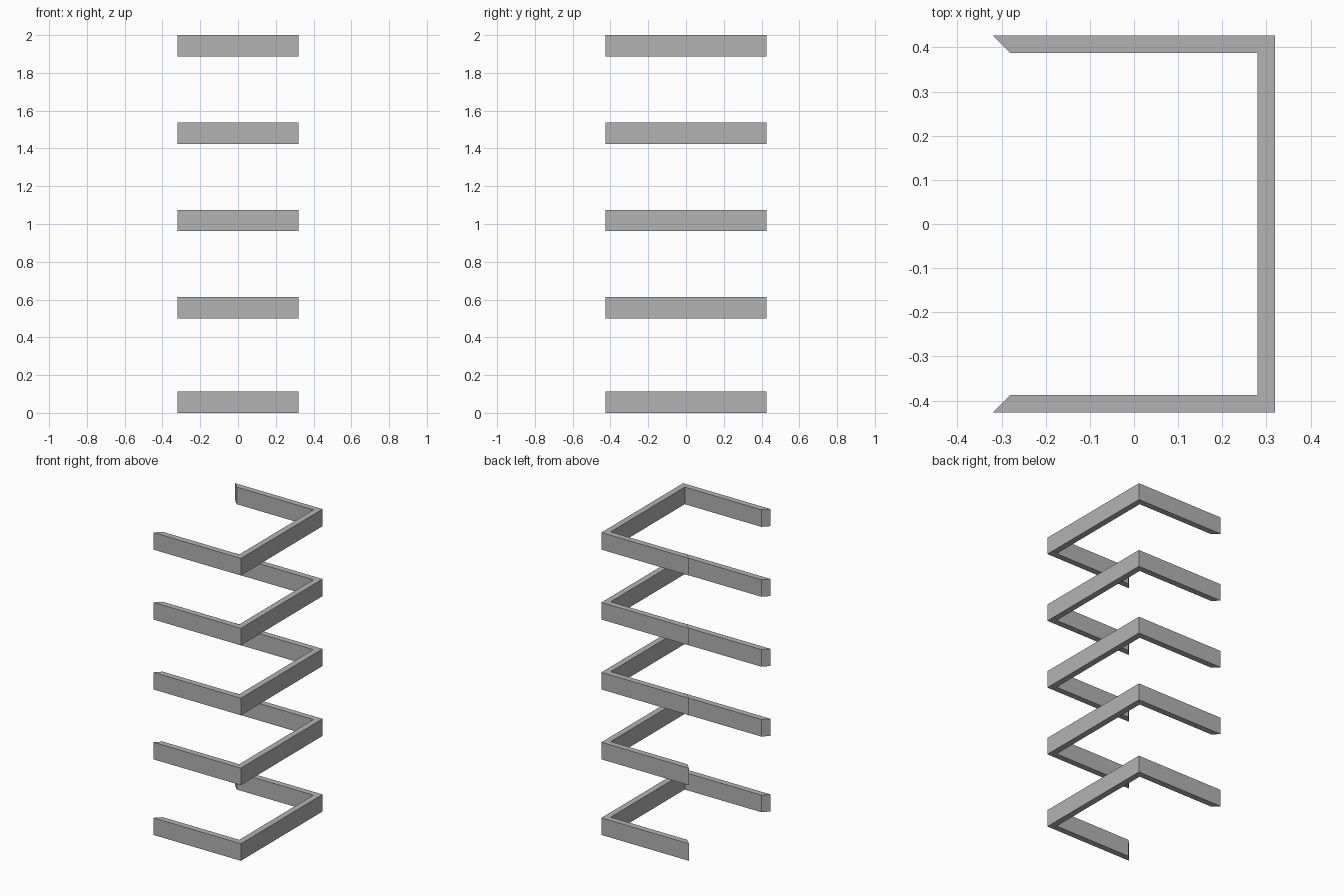
import bpy, bmesh

if "Cube" in bpy.data.objects:
    bpy.data.objects.remove(bpy.data.objects["Cube"])

grey = bpy.data.materials.new("plain grey")
grey.diffuse_color = (0.45, 0.45, 0.45, 1)
grey.use_nodes = True
grey.node_tree.nodes["Principled BSDF"].inputs["Base Color"].default_value = grey.diffuse_color

X, Y = 0.32, 0.427      # half width and half depth
T, H = 0.04, 0.113      # band thickness and height


def u_band(name, z):
    """Three-sided band, open towards -x, with mitred ends."""
    half = [(-X, -Y), (X, -Y), (X, Y), (-X, Y)]
    inner = [(-X + T, Y - T), (X - T, Y - T), (X - T, -Y + T), (-X + T, -Y + T)]
    bm = bmesh.new()
    outline = half + inner
    low = [bm.verts.new((x, y, z)) for x, y in outline]
    top = [bm.verts.new((x, y, z + H)) for x, y in outline]
    # side walls and mitred ends (index 7 wraps to 0)
    for i in range(8):
        j = (i + 1) % 8
        bm.faces.new((low[i], low[j], top[j], top[i]))
    # top and bottom strips, one quad per leg
    for i in range(3):
        loop = (i, i + 1, 6 - i, 7 - i)
        bm.faces.new([top[k] for k in loop])
        bm.faces.new([low[k] for k in reversed(loop)])
    bmesh.ops.recalc_face_normals(bm, faces=bm.faces[:])
    mesh = bpy.data.meshes.new(name)
    bm.to_mesh(mesh)
    bm.free()
    mesh.materials.append(grey)
    bpy.context.collection.objects.link(bpy.data.objects.new(name, mesh))


# base band, then four evenly spaced bands up to the top
u_band("base_band", 0)
for n in range(4):
    u_band(f"shelf_band_{n + 1}", 0.5 + n * (2 - H - 0.5) / 3)
